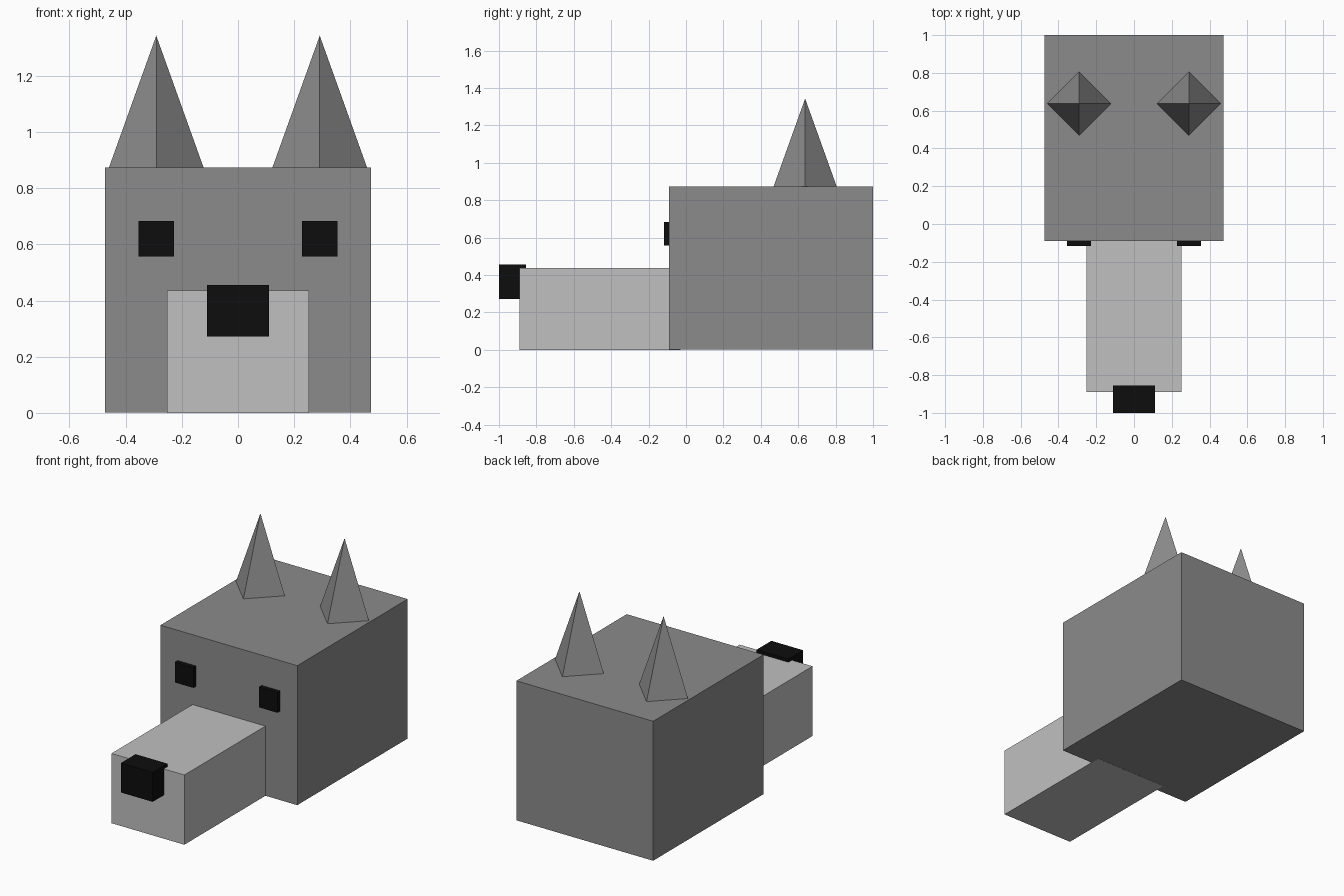
import bpy
from mathutils import Vector

cube = bpy.data.objects.get("Cube")
if cube:
    bpy.data.objects.remove(cube, do_unlink=True)


def make_material(name, value):
    mat = bpy.data.materials.new(name)
    mat.use_nodes = True
    color = (value, value, value, 1)
    mat.diffuse_color = color
    mat.node_tree.nodes["Principled BSDF"].inputs["Base Color"].default_value = color
    return mat


grey = make_material("grey fur", 0.26)
pale = make_material("pale grey fur", 0.53)
black = make_material("black", 0.004)


def finish(name, mat):
    obj = bpy.context.object
    obj.name = name
    obj.data.name = name
    obj.data.materials.append(mat)
    return obj


def box(name, low, high, mat):
    """Box spanning two opposite corners."""
    low, high = Vector(low), Vector(high)
    bpy.ops.mesh.primitive_cube_add(size=1, location=(low + high) / 2)
    obj = finish(name, mat)
    obj.scale = high - low
    bpy.ops.object.transform_apply(location=False, rotation=False, scale=True)
    return obj


# Head, snout and nose
box("head", (-0.473, -0.09, 0.001), (0.473, 1, 0.873), grey)
box("snout", (-0.252, -0.89, 0), (0.252, -0.03, 0.436), pale)
box("nose", (-0.11, -1, 0.272), (0.11, -0.855, 0.456), black)

# Paired eyes and four-sided pyramid ears
for side, label in ((1, "left"), (-1, "right")):
    x = side * 0.291
    box(label + "_eye", (x - 0.064, -0.117, 0.557), (x + 0.064, -0.05, 0.684), black)
    bpy.ops.mesh.primitive_cone_add(vertices=4, radius1=0.169, radius2=0,
                                    depth=0.471, location=(x, 0.637, 1.1075))
    finish(label + "_ear", grey)
